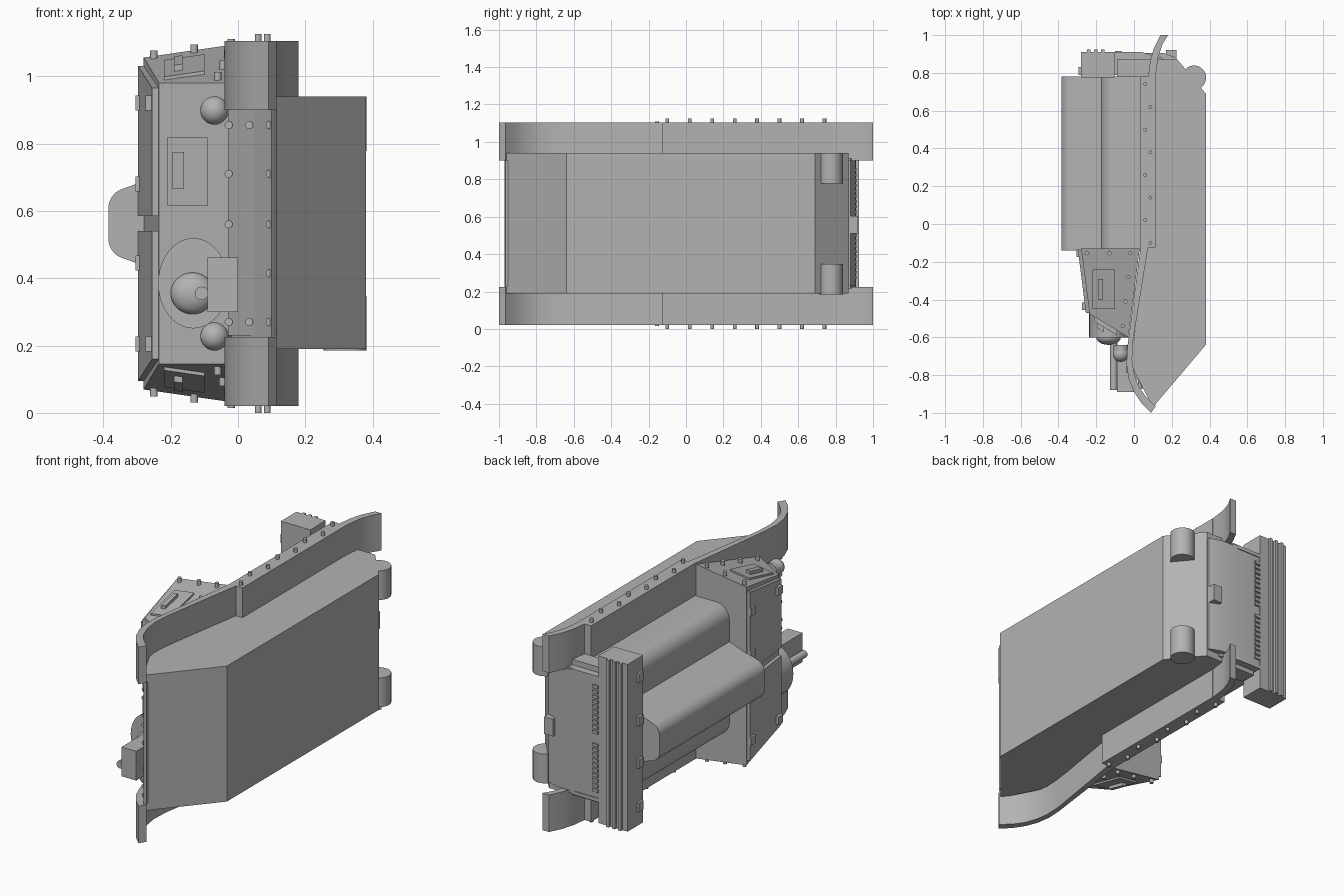
import bpy, bmesh, math
from mathutils import Vector, Matrix

cube = bpy.data.objects.get("Cube")
if cube:
    bpy.data.objects.remove(cube, do_unlink=True)

ZC = 0.5625  # plane of symmetry across the hull
grey = bpy.data.materials.new("plain grey")
grey.use_nodes = True
colour = (0.45, 0.45, 0.45, 1)
grey.diffuse_color = colour
grey.node_tree.nodes["Principled BSDF"].inputs["Base Color"].default_value = colour


def flip(z):
    return 2 * ZC - z


def finish(name, bm, mirror=False):
    """Store a mesh, adding its reflection across the hull when asked."""
    if mirror:
        geom = bmesh.ops.duplicate(bm, geom=bm.verts[:] + bm.edges[:] + bm.faces[:])["geom"]
        for v in geom:
            if isinstance(v, bmesh.types.BMVert):
                v.co.z = flip(v.co.z)
    bmesh.ops.recalc_face_normals(bm, faces=bm.faces[:])
    mesh = bpy.data.meshes.new(name)
    bm.to_mesh(mesh)
    bm.free()
    mesh.materials.append(grey)
    ob = bpy.data.objects.new(name, mesh)
    bpy.context.collection.objects.link(ob)
    bpy.ops.object.select_all(action='DESELECT')
    ob.select_set(True)
    bpy.context.view_layer.objects.active = ob
    bpy.ops.object.shade_smooth_by_angle(angle=math.radians(32))
    return ob


def prism(name, outline, axis, a, b, mirror=False, rounding=0, test=None):
    """Extrude an outline along y (x, z points) or z (x, y points)."""
    bm = bmesh.new()
    place = (lambda p, d: (p[0], d, p[1])) if axis == 'y' else (lambda p, d: (p[0], p[1], d))
    face = bm.faces.new([bm.verts.new(place(p, a)) for p in outline])
    ext = bmesh.ops.extrude_face_region(bm, geom=[face])["geom"]
    shift = Vector(place((0, 0), b - a))
    bmesh.ops.translate(bm, vec=shift, verts=[v for v in ext if isinstance(v, bmesh.types.BMVert)])
    if rounding:
        long_edges = [e for e in bm.edges
                      if (e.verts[0].co - e.verts[1].co).cross(shift).length < 1e-6
                      and test(e.verts[0].co)]
        bmesh.ops.bevel(bm, geom=long_edges, offset=rounding, segments=8,
                        profile=0.5, affect='EDGES')
    return finish(name, bm, mirror)


def box(name, x, y, z, mirror=False):
    outline = [(x[0], y[0]), (x[1], y[0]), (x[1], y[1]), (x[0], y[1])]
    return prism(name, outline, 'z', z[0], z[1], mirror)


def solid(name, points, mirror=False):
    bm = bmesh.new()
    for p in points:
        bm.verts.new(p)
    bmesh.ops.convex_hull(bm, input=bm.verts[:])
    bmesh.ops.dissolve_limit(bm, angle_limit=0.03, verts=bm.verts[:], edges=bm.edges[:])
    return finish(name, bm, mirror)


def rods(name, centres, radius, length, axis, mirror=False, sides=12):
    """Equal cylinders along one axis, sharing one mesh."""
    bm = bmesh.new()
    turn = {'x': Matrix.Rotation(math.pi / 2, 4, 'Y'),
            'y': Matrix.Rotation(math.pi / 2, 4, 'X'), 'z': Matrix()}[axis]
    for c in centres:
        bmesh.ops.create_cone(bm, cap_ends=True, segments=sides, radius1=radius, radius2=radius,
                              depth=length, matrix=Matrix.Translation(c) @ turn)
    return finish(name, bm, mirror)


def ball(name, centre, size, mirror=False):
    bm = bmesh.new()
    bmesh.ops.create_uvsphere(bm, u_segments=24, v_segments=14, radius=1,
                              matrix=Matrix.Translation(centre) @ Matrix.Diagonal((*size, 1)))
    return finish(name, bm, mirror)


# Lower hull with sloped nose and tail
prism("hull", [(.38, -.64), (.38, .69), (.23, .87), (-.09, .87), (-.09, .78), (.06, .78),
               (.06, -.12), (0, -.6), (-.02, -.74), (.1, -.97)], 'z', .19, .94)

# Curved track guards
outer = [(.09, -1), (.04, -.95), (0, -.89), (-.028, -.82), (-.04, -.74), (-.035, -.65),
         (.035, -.12), (.075, .78), (.085, .86), (.105, .93), (.14, 1)]
inner = [(.18, 1), (.15, .95), (.127, .88), (.115, .79), (.075, -.12), (-.005, -.62),
         (-.01, -.72), (0, -.79), (.025, -.86), (.06, -.91), (.115, -.965)]
prism("track_guards", outer + inner, 'z', .9, 1.105, True)
box("side_flanges", (.035, .115), (-.125, .78), (.92, 1.105), True)
rods("flange_bolts", [(.06 if i % 2 else .087, -.1 + .12 * i, 1.11) for i in range(8)],
     .01, .03, 'z', True)

# Bolted nose plate
solid("nose_plate", [(x, y + d, z) for x, y in ((.115, -.965), (-.03, -.76))
                     for d in (0, .04) for z in (.23, .9)])
nose = [(x, z) for x in (-.028, .033, .095) for z in (.27, .855)]
nose += [(.095, z) for z in (.415, .56, .71)] + [(-.028, z) for z in (.56, .71)]
rods("nose_bolts", [(x, -.765 - (x + .03) * 1.41, z) for x, z in nose], .012, .04, 'y')


# Fighting compartment with sloped plates
def side_z(x, y):
    return .98 + .277 * ((x + .03) * .5175 + (y + .6) * .8556)


def front_y(x):
    return -.476 - (x + .235) * .605


def roof_x(y):
    return -.28 + (y + .13) * -.13


corners = [(-.235, -.476), (-.03, -.6), (.03, -.13), (-.28, -.13)]
solid("fighting_compartment", [(x, y, z) for x, y in corners
                               for z in (side_z(x, y), flip(side_z(x, y)))])

# Split roof plates
solid("roof_plates", [(x + d, y, z) for x, y, top in ((-.282, -.135, 1.03), (-.24, -.47, .965))
                      for d in (-.015, .01) for z in (.585, top)], True)
for nm, x, y, zs in (("rear_roof_hinges", -.305, -.175, (.68, .92)),
                     ("front_roof_hinges", -.275, -.455, (.92,))):
    for z in zs:
        box(nm, (x, x + .025), (y, y + .04), (z - .022, z + .022), True)


# Side hatch, side visor and bolts
def side_panel(name, x, y, thick):
    solid(name, [(a, b, side_z(a, b) + d) for a in x for b in y for d in (-.01, thick)], True)


side_panel("side_hatch", (-.22, -.1), (-.45, -.24), .01)
side_panel("side_visor", (-.19, -.165), (-.4, -.29), .028)
edge = [(-.25, -.155), (-.13, -.155), (-.02, -.155), (-.03, -.28), (-.045, -.41), (-.06, -.54)]
rods("side_bolts", [(x, y, side_z(x, y) + .008) for x, y in edge], .011, .03, 'z', True)


# Driver's plate and visor
def front_panel(name, x, z, thick):
    solid(name, [(a, front_y(a) - d, b) for a in x for b in z for d in (-.01, thick)])


front_panel("driver_plate", (-.21, -.09), (.615, .82), .025)
front_panel("driver_visor", (-.195, -.16), (.665, .775), .05)

# Gun mounting
mount = rods("gun_mount", [(0, 0, 0)], .104, .14, 'y', sides=40)
mount.scale.z = 1.29
mount.location = (-.133, -.53, .385)
ball("gun_ball", (-.135, -.6, .355), (.065, .04, .062))
rods("gun_barrel", [(-.108, -.73, .355)], .02, .3, 'y', sides=20)
box("gun_box", (-.09, 0), (-.89, -.69), (.3, .462))

# Headlights
rods("headlight_bodies", [(-.07, -.67, .898)], .038, .06, 'y', True, 24)
ball("headlight_domes", (-.07, -.69, .898), (.042, .04, .042), True)

# Engine deck and raised central cover
prism("engine_deck", [(.06, .2), (-.175, .2), (-.175, .925), (.06, .925)], 'y', -.14, .78,
      rounding=.08, test=lambda c: c.x < -.1)
prism("central_cover", [(-.15, .39), (-.385, .475), (-.385, .65), (-.15, .735)], 'y', -.14, .78,
      rounding=.04, test=lambda c: c.x < -.3)

# Slatted rear outlet
box("rear_outlet", (-.28, -.1), (.775, .91), (.1, 1.025))
for x in (-.24, -.203, -.166):
    box("outlet_rib", (x - .009, x + .009), (.9, .925), (.1, 1.025))
for z in (.68, .92):
    box("outlet_tabs", (-.293, -.275), (.79, .83), (z - .025, z + .025), True)

# Rear panel, vent teeth, brackets and tow block
prism("rear_panel", [(-.1, .86), (-.1, .905), (.16, .905), (.225, .88), (.225, .86)], 'z', .23, .9)
for i in range(10):
    z = .59 + i * .028
    box("vent_teeth", (-.1, -.065), (.9, .915), (z, z + .016), True)
prism("rear_brackets", [(-.1, .79), (-.1, .91), (.04, .91), (.15, .88), (.15, .79)], 'z',
      .89, .91, True)
box("tow_block", (.17, .225), (.87, .92), (.51, .605))

# Rear axle housings
rods("axle_housings", [(.318, .775, .859)], .064, .162, 'z', True, 28)
